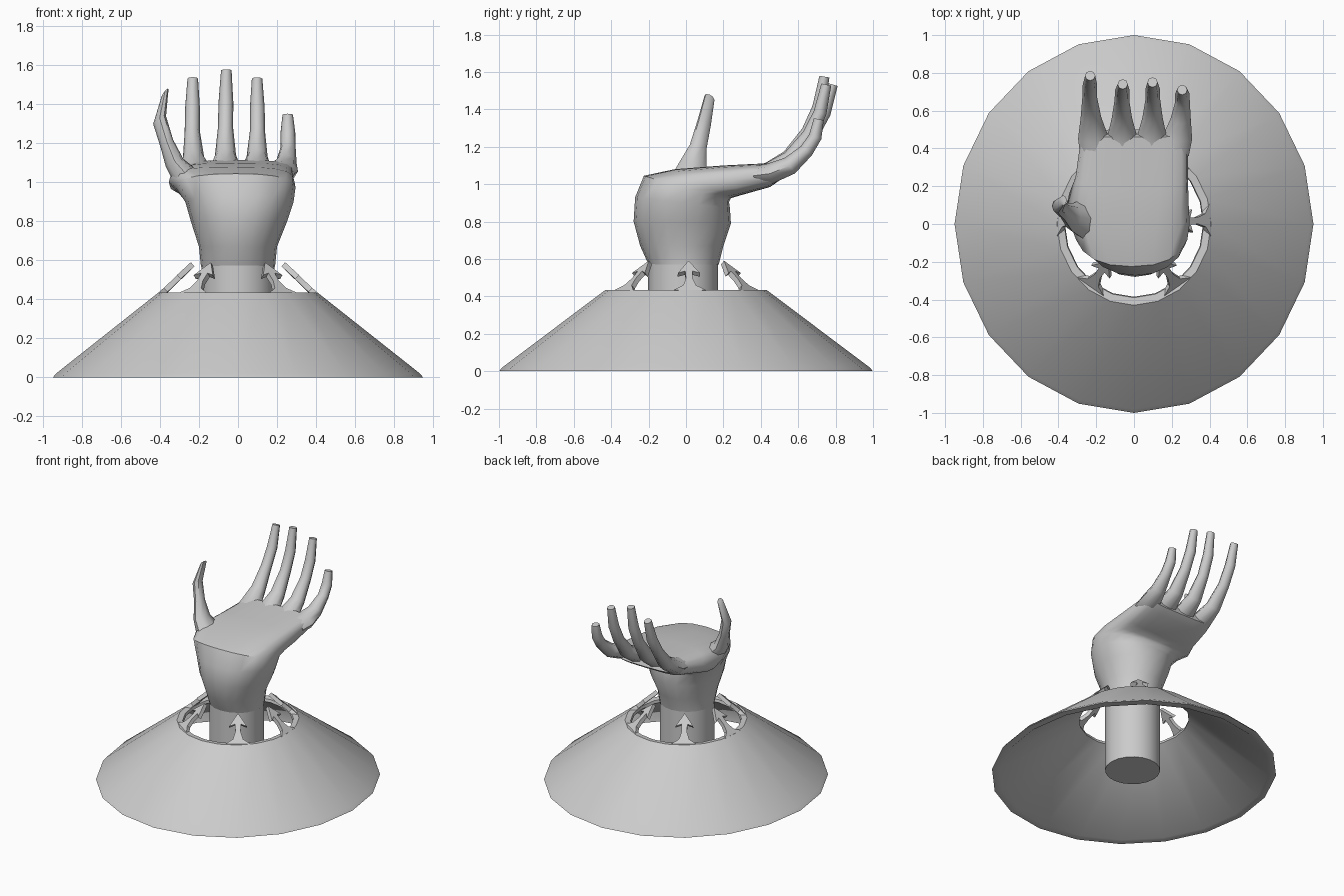
import bpy, math
from mathutils import Vector

if "Cube" in bpy.data.objects:
    bpy.data.objects.remove(bpy.data.objects["Cube"])


def make(name, verts, faces, angle=40):
    me = bpy.data.meshes.new(name)
    me.from_pydata([tuple(v) for v in verts], [], faces)
    ob = bpy.data.objects.new(name, me)
    bpy.context.collection.objects.link(ob)
    bpy.ops.object.select_all(action='DESELECT')
    ob.select_set(True)
    bpy.context.view_layer.objects.active = ob
    bpy.ops.object.mode_set(mode='EDIT')
    bpy.ops.mesh.select_all(action='SELECT')
    bpy.ops.mesh.normals_make_consistent(inside=False)
    bpy.ops.object.mode_set(mode='OBJECT')
    bpy.ops.object.shade_smooth_by_angle(angle=math.radians(angle))
    return ob


def ring(c, u, v, n, p=2.0):
    """Superellipse ring: centre c, half axes u and v, exponent p."""
    out = []
    for i in range(n):
        a = 2 * math.pi * i / n
        ca, sa = math.cos(a), math.sin(a)
        cu = math.copysign(abs(ca) ** (2 / p), ca)
        sv = math.copysign(abs(sa) ** (2 / p), sa)
        out.append(Vector(c) + Vector(u) * cu + Vector(v) * sv)
    return out


def loft(name, rings, closed=False, angle=40):
    n, m = len(rings[0]), len(rings)
    faces = []
    for j in range(m if closed else m - 1):
        k = (j + 1) % m
        for i in range(n):
            h = (i + 1) % n
            faces.append((j * n + i, j * n + h, k * n + h, k * n + i))
    if not closed:
        faces.append(tuple(range(n))[::-1])
        faces.append(tuple(range((m - 1) * n, m * n)))
    return make(name, [v for r in rings for v in r], faces, angle)


# Hollow sloping skirt, slightly narrower in x
profile = [(1.0, 0), (0.98, 0.022), (0.43, 0.435), (0.39, 0.43), (0.385, 0.41), (0.945, 0)]
loft("skirt", [ring((0, 0, z), (0, r, 0), (-0.95 * r, 0, 0), 20) for r, z in profile], True)

# Forearm post
loft("forearm", [ring((0, -0.015, z), (0.187, 0, 0), (0, 0.187, 0), 20) for z in (0.02, 0.62)])

# Six arrow-shaped points leaning inward from the skirt opening
half = [(0.085, 0), (0.035, 0.035), (0.018, 0.09), (0.02, 0.145), (0.06, 0.13)]
outline = half + [(0, 0.225)] + [(-w, s) for w, s in reversed(half)]
for i, deg in enumerate((3, 57, 123, 177, 235, 305)):
    a = math.radians(deg)
    rad = Vector((math.cos(a), math.sin(a), 0))
    side = Vector((-math.sin(a), math.cos(a), 0))
    along = (rad * -0.72 + Vector((0, 0, 0.69))).normalized()
    nrm = along.cross(side)
    n = len(outline)
    verts = [rad * 0.395 + Vector((0, 0, 0.425)) + side * w + along * s + nrm * t
             for t in (-0.014, 0.014) for w, s in outline]
    faces = [tuple(range(n))[::-1], tuple(range(n, 2 * n))]
    faces += [(k, (k + 1) % n, n + (k + 1) % n, n + k) for k in range(n)]
    make("arrow_point_%d" % (i + 1), verts, faces, 30)

# Wrist and palm: heel-side y,z / back-side y,z / x min, x max / squareness
palm = [
    (-0.20, 0.57, 0.175, 0.57, -0.19, 0.19, 2.0),
    (-0.245, 0.67, 0.20, 0.67, -0.20, 0.20, 2.0),
    (-0.28, 0.80, 0.24, 0.79, -0.24, 0.25, 2.1),
    (-0.272, 0.93, 0.235, 0.87, -0.27, 0.285, 2.2),
    (-0.225, 1.045, 0.23, 0.905, -0.32, 0.295, 2.4),
    (-0.06, 1.08, 0.24, 0.925, -0.355, 0.29, 3.0),
    (0.20, 1.10, 0.29, 0.94, -0.31, 0.285, 3.5),
    (0.40, 1.11, 0.45, 0.985, -0.285, 0.285, 3.5),
    (0.46, 1.115, 0.50, 1.02, -0.275, 0.28, 3.0),
]
rings = []
for y0, z0, y1, z1, xa, xb, p in palm:
    rings.append(ring(((xa + xb) / 2, (y0 + y1) / 2, (z0 + z1) / 2), ((xb - xa) / 2, 0, 0),
                      (0, (y1 - y0) / 2, (z1 - z0) / 2), 20, p))
loft("palm", rings, angle=50)

# Curled fingers: broad webbed roots narrowing to blunt tips
path = [(0.36, 1.045), (0.45, 1.065), (0.56, 1.14), (0.655, 1.28), (0.71, 1.41), (0.74, 1.575)]
widths = [0.085, 0.082, 0.054, 0.039, 0.038, 0.027]
thick = [0.05, 0.055, 0.05, 0.038, 0.035, 0.027]
fingers = [  # name, root x, mid x, tip x, tip y shift, height scale
    ("index_finger", -0.20, -0.235, -0.232, 0.045, 0.92),
    ("middle_finger", -0.06, -0.065, -0.06, 0.0, 1.0),
    ("ring_finger", 0.09, 0.10, 0.098, 0.01, 0.92),
    ("little_finger", 0.205, 0.257, 0.255, -0.03, 0.57),
]
for name, xr, xm, xt, dy, sz in fingers:
    pts = []
    for j, (y, z) in enumerate(path):
        t = j / 5
        x = xr + (xm - xr) * min(1, t / 0.5) + (xt - xm) * max(0, (t - 0.5) / 0.5)
        pts.append(Vector((x, y + dy * t * t, 1.045 + (z - 1.045) * sz)))
    rings = []
    for j, c in enumerate(pts):
        d = pts[min(j + 1, 5)] - pts[max(j - 1, 0)]
        d.x = 0
        v = d.normalized().cross(Vector((1, 0, 0)))
        rings.append(ring(c, (widths[j], 0, 0), v * thick[j], 8))
    loft(name, rings, angle=50)

# Thumb rising from the side of the palm
thumb = [  # centre, half width x, half width y
    ((-0.22, 0.02, 0.98), 0.09, 0.13),
    ((-0.325, 0.035, 1.10), 0.045, 0.075),
    ((-0.365, 0.065, 1.20), 0.032, 0.045),
    ((-0.402, 0.095, 1.32), 0.033, 0.037),
    ((-0.374, 0.125, 1.46), 0.018, 0.027),
]
loft("thumb", [ring(c, (a, 0, 0.02), (0, b, -0.01), 8) for c, a, b in thumb], angle=50)
